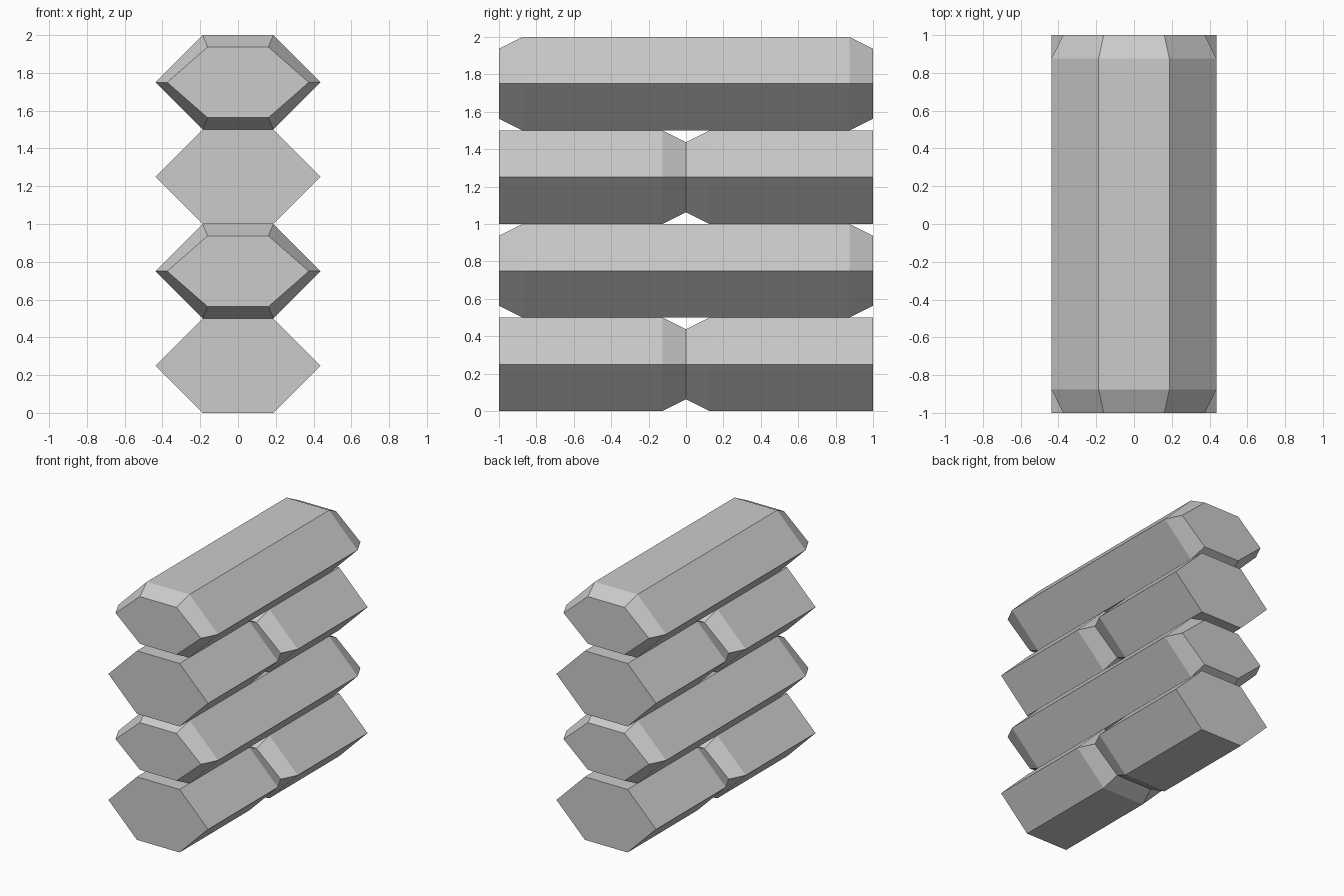
import bpy

if "Cube" in bpy.data.objects:
    bpy.data.objects.remove(bpy.data.objects["Cube"])

# Hexagonal cross-section, centred on its axis
HEX = [(-0.4375, 0), (-0.1875, -0.25), (0.1875, -0.25),
       (0.4375, 0), (0.1875, 0.25), (-0.1875, 0.25)]
TAPER_X, TAPER_Z = 0.857, 0.75


def log(name, z, stations):
    """Loft the hexagon along y; stations are (y, tapered?)."""
    verts, faces = [], []
    for y, tapered in stations:
        sx, sz = (TAPER_X, TAPER_Z) if tapered else (1, 1)
        verts += [(x * sx, y, z + h * sz) for x, h in HEX]
    for s in range(len(stations) - 1):
        a, b = s * 6, s * 6 + 6
        for i in range(6):
            j = (i + 1) % 6
            faces.append((a + i, a + j, b + j, b + i))
    last = (len(stations) - 1) * 6
    faces.append(tuple(reversed(range(6))))
    faces.append(tuple(range(last, last + 6)))
    # Outward winding
    faces = [tuple(f) for f in faces]
    mesh = bpy.data.meshes.new(name)
    mesh.from_pydata(verts, [], faces)
    import bmesh
    bm = bmesh.new()
    bm.from_mesh(mesh)
    bmesh.ops.recalc_face_normals(bm, faces=bm.faces)
    bm.to_mesh(mesh)
    bm.free()
    obj = bpy.data.objects.new(name, mesh)
    bpy.context.collection.objects.link(obj)


# Alternate courses: pinched joint in the middle, then tapered ends
JOINTED = [(-1, False), (-0.125, False), (0, True), (0.125, False), (1, False)]
WHOLE = [(-1, True), (-0.875, False), (0.875, False), (1, True)]
for row in range(4):
    if row % 2 == 0:
        log(f"jointed_course_{row + 1}", 0.25 + row * 0.5, JOINTED)
    else:
        log(f"whole_course_{row + 1}", 0.25 + row * 0.5, WHOLE)
